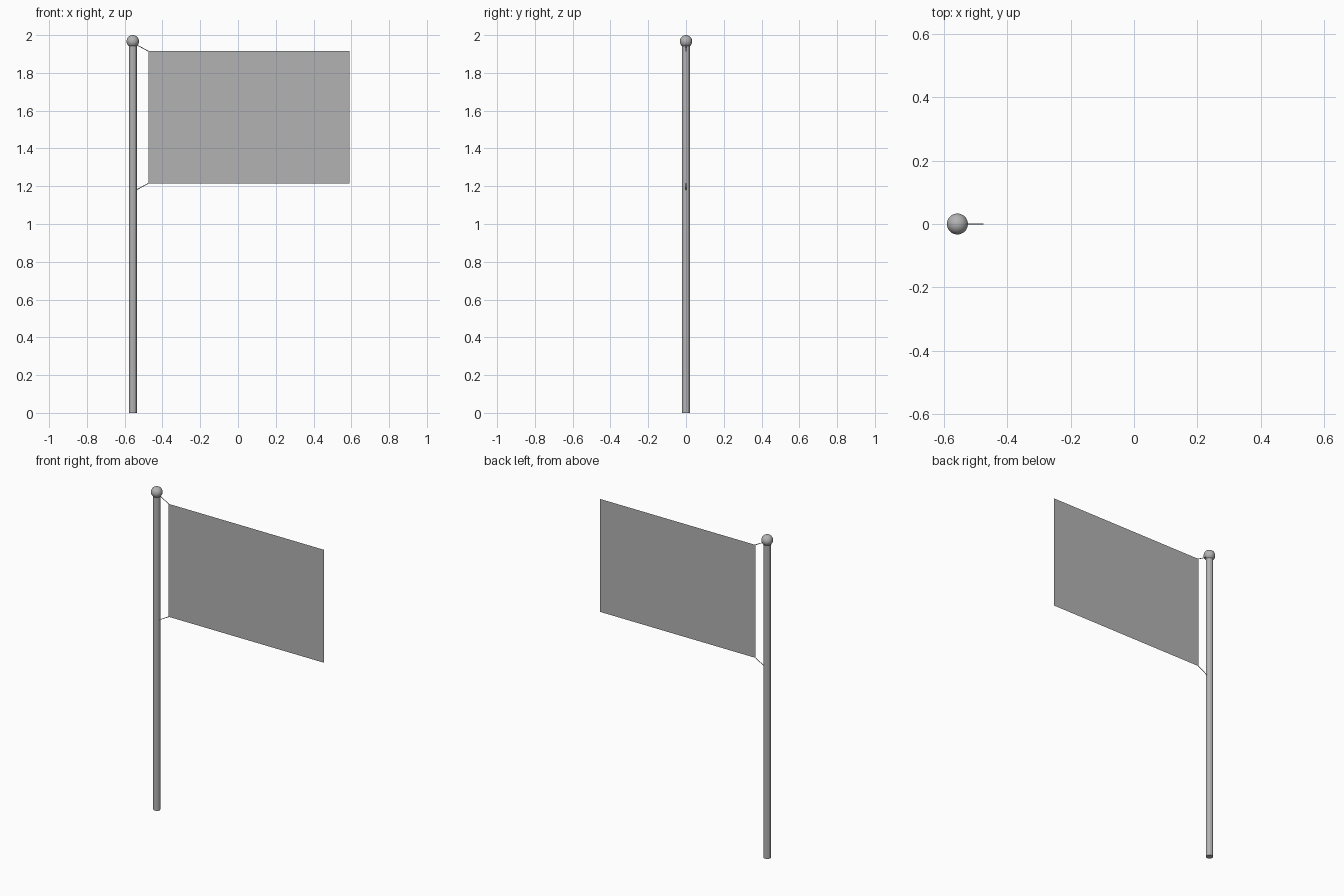
import bpy
from mathutils import Vector

cube = bpy.data.objects.get("Cube")
if cube:
    bpy.data.objects.remove(cube, do_unlink=True)

POLE_X = -0.557
POLE_R = 0.021
FLAG_LEFT, FLAG_RIGHT = -0.475, 0.59
FLAG_LOW, FLAG_HIGH = 1.215, 1.915


def material(name, value):
    mat = bpy.data.materials.new(name)
    color = (value, value, value, 1)
    mat.use_nodes = True
    mat.diffuse_color = color
    mat.node_tree.nodes["Principled BSDF"].inputs["Base Color"].default_value = color
    return mat


grey = material("plain grey", 0.45)


def finish(name, smooth=False):
    obj = bpy.context.object
    obj.name = name
    obj.data.materials.append(grey)
    if smooth:
        bpy.ops.object.shade_smooth_by_angle()
    return obj


def rod(name, start, end, radius, sides):
    start, end = Vector(start), Vector(end)
    axis = end - start
    bpy.ops.mesh.primitive_cylinder_add(
        vertices=sides, radius=radius, depth=axis.length, location=(start + end) / 2,
        rotation=axis.to_track_quat("Z", "Y").to_euler())
    return finish(name)


# Faceted pole and round finial
rod("pole", (POLE_X, 0, 0), (POLE_X, 0, 1.95), POLE_R, 12)
bpy.ops.mesh.primitive_uv_sphere_add(
    segments=32, ring_count=16, radius=0.033, location=(POLE_X, 0, 1.967))
finish("finial", smooth=True)

# Single-sheet flag
mesh = bpy.data.meshes.new("flag")
mesh.from_pydata([(FLAG_LEFT, 0, FLAG_LOW), (FLAG_RIGHT, 0, FLAG_LOW),
                  (FLAG_RIGHT, 0, FLAG_HIGH), (FLAG_LEFT, 0, FLAG_HIGH)], [], [(0, 1, 2, 3)])
flag = bpy.data.objects.new("flag", mesh)
bpy.context.collection.objects.link(flag)
mesh.materials.append(grey)

# Short ropes from the flag corners to the pole
for name, flag_z, rise in (("upper_rope", FLAG_HIGH, 0.035), ("lower_rope", FLAG_LOW, -0.035)):
    rod(name, (POLE_X + POLE_R - 0.003, 0, flag_z + rise), (FLAG_LEFT, 0, flag_z), 0.002, 6)
